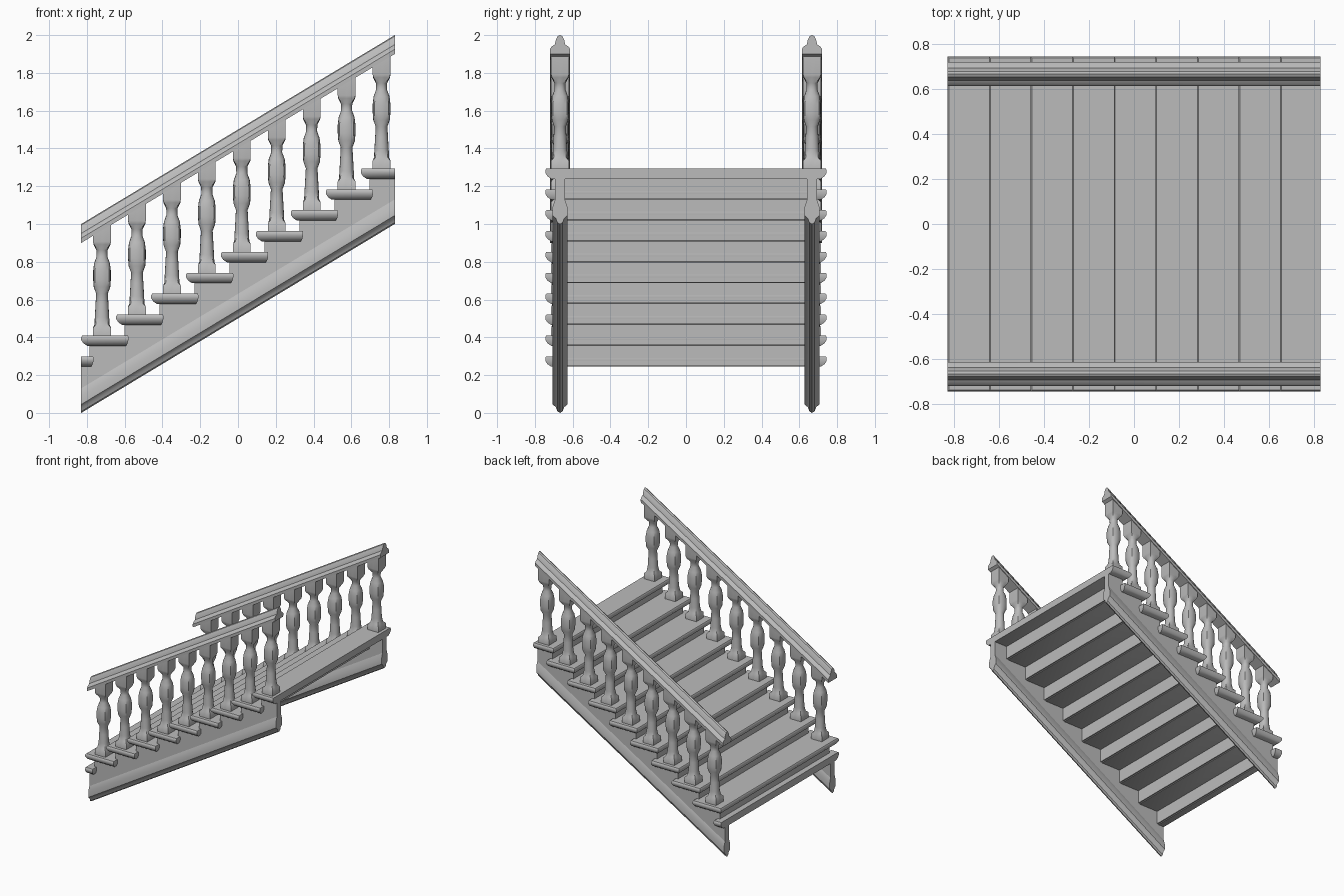
import bpy, bmesh, math

if "Cube" in bpy.data.objects:
    bpy.data.objects.remove(bpy.data.objects["Cube"], do_unlink=True)

END = 0.83            # half length of the flight
RUN, RISE = 0.185, 0.1105
SLOPE = 1.0 / (2 * END)
SIDE = 0.667          # distance of rails and stringers from the centre line

stone = bpy.data.materials.new("pale grey stone")
stone.use_nodes = True
stone.diffuse_color = (0.5, 0.5, 0.5, 1)
stone.node_tree.nodes["Principled BSDF"].inputs["Base Color"].default_value = (0.5, 0.5, 0.5, 1)


def finish(name, bm, angle=35):
    bmesh.ops.recalc_face_normals(bm, faces=bm.faces)
    mesh = bpy.data.meshes.new(name)
    bm.to_mesh(mesh)
    bm.free()
    mesh.materials.append(stone)
    obj = bpy.data.objects.new(name, mesh)
    bpy.context.collection.objects.link(obj)
    bpy.ops.object.select_all(action='DESELECT')
    obj.select_set(True)
    bpy.context.view_layer.objects.active = obj
    bpy.ops.object.shade_smooth_by_angle(angle=math.radians(angle))
    return obj


def loft(name, rings, angle=35):
    """Skin a list of equal-sized closed rings and cap both ends."""
    bm = bmesh.new()
    loops = [[bm.verts.new(p) for p in ring] for ring in rings]
    n = len(loops[0])
    for a, b in zip(loops, loops[1:]):
        for i in range(n):
            j = (i + 1) % n
            bm.faces.new((a[i], a[j], b[j], b[i]))
    bm.faces.new(loops[0])
    bm.faces.new(loops[-1])
    return finish(name, bm, angle)


def sloped_bar(name, y, half, z_start):
    """Run a mirrored half profile of (width, height) up the flight."""
    profile = half + [(-w, h) for w, h in reversed(half) if w > 0]
    return loft(name, [[(x, y + w, z_start + h + SLOPE * (x + END)) for w, h in profile]
                       for x in (-END, END)])


def clamp(x):
    return max(-END, min(END, x))


def nose(k):
    return -END + RUN * k


def tread_top(k):
    return 0.41 + RISE * k


def riser_x(k):
    return clamp(nose(k) + 0.045)


# Treads with rounded lower edges, the end ones cut off flush
def tread(k):
    x0, x1, top = nose(k), nose(k) + 0.25, tread_top(k)
    rings = []
    for inset, drop in ((0.006, 0), (0, 0.008), (0, 0.024), (0.012, 0.042), (0.032, 0.055)):
        a, b = clamp(x0 + inset), clamp(x1 - inset * 0.4)
        y = 0.745 - inset
        rings.append([(a, -y, top - drop), (b, -y, top - drop),
                      (b, y, top - drop), (a, y, top - drop)])
    loft("tread_%d" % (k + 2), rings, 40)


# Risers closing the space between neighbouring treads
def riser(k):
    x, low, high = riser_x(k), tread_top(k - 1) - 0.05, tread_top(k) - 0.04
    loft("riser_%d" % (k + 1),
         [[(x, y, low), (x + 0.02, y, low), (x + 0.02, y, high), (x, y, high)]
          for y in (-SIDE, SIDE)])


# Turned balusters: square foot and head, round shaft with a bulge
BALUSTER = [(0, 0.047, 1), (0.045, 0.047, 1), (0.06, 0.04, 0.4), (0.10, 0.038, 0),
            (0.17, 0.034, 0), (0.225, 0.031, 0), (0.26, 0.044, 0.3), (0.30, 0.047, 0.3),
            (0.345, 0.047, 0.3), (0.385, 0.042, 0.2), (0.42, 0.029, 0), (0.455, 0.03, 0),
            (0.485, 0.045, 0.8), (0.50, 0.047, 1)]


def baluster(k, y, side):
    cx, base = -0.72 + RUN * k, tread_top(k)
    head = 0.91 + SLOPE * (cx + END) - base
    rings = []
    for h, r, square in BALUSTER + [(head, 0.047, 1)]:
        ring = []
        for i in range(16):
            c, s = math.cos(i * math.pi / 8), math.sin(i * math.pi / 8)
            f = r * (1 - square + square / max(abs(c), abs(s)))
            shear = SLOPE * c * f if h == head else 0
            ring.append((cx + c * f, y + s * f, base + h - 0.003 + shear))
        rings.append(ring)
    loft("%s_baluster_%d" % (side, k + 1), rings, 40)


# Sawtooth side wall carrying the treads
def stringer(y, side):
    outline = [(END, 0.09 + 1.0), (-END, 0.09)]
    for k in range(-1, 9):
        z = tread_top(k) - 0.045
        outline += [(riser_x(k), z), (riser_x(k + 1) if k < 8 else END, z)]
    loft(side + "_stringer", [[(x, y + w, z) for x, z in outline] for w in (-0.026, 0.026)])


for k in range(-1, 9):
    tread(k)
    if k >= 0:
        riser(k)

for y, side in ((-SIDE, "front"), (SIDE, "back")):
    stringer(y, side)
    sloped_bar(side + "_stringer_moulding", y,
               [(0, 0), (0.014, 0.008), (0.022, 0.03), (0.039, 0.045), (0.039, 0.09), (0.026, 0.13)], 0)
    sloped_bar(side + "_handrail", y,
               [(0.053, 0), (0.054, 0.025), (0.046, 0.038), (0.028, 0.05),
                (0.022, 0.075), (0.012, 0.094), (0, 0.1)], 0.9)
    for k in range(9):
        baluster(k, y, side)
